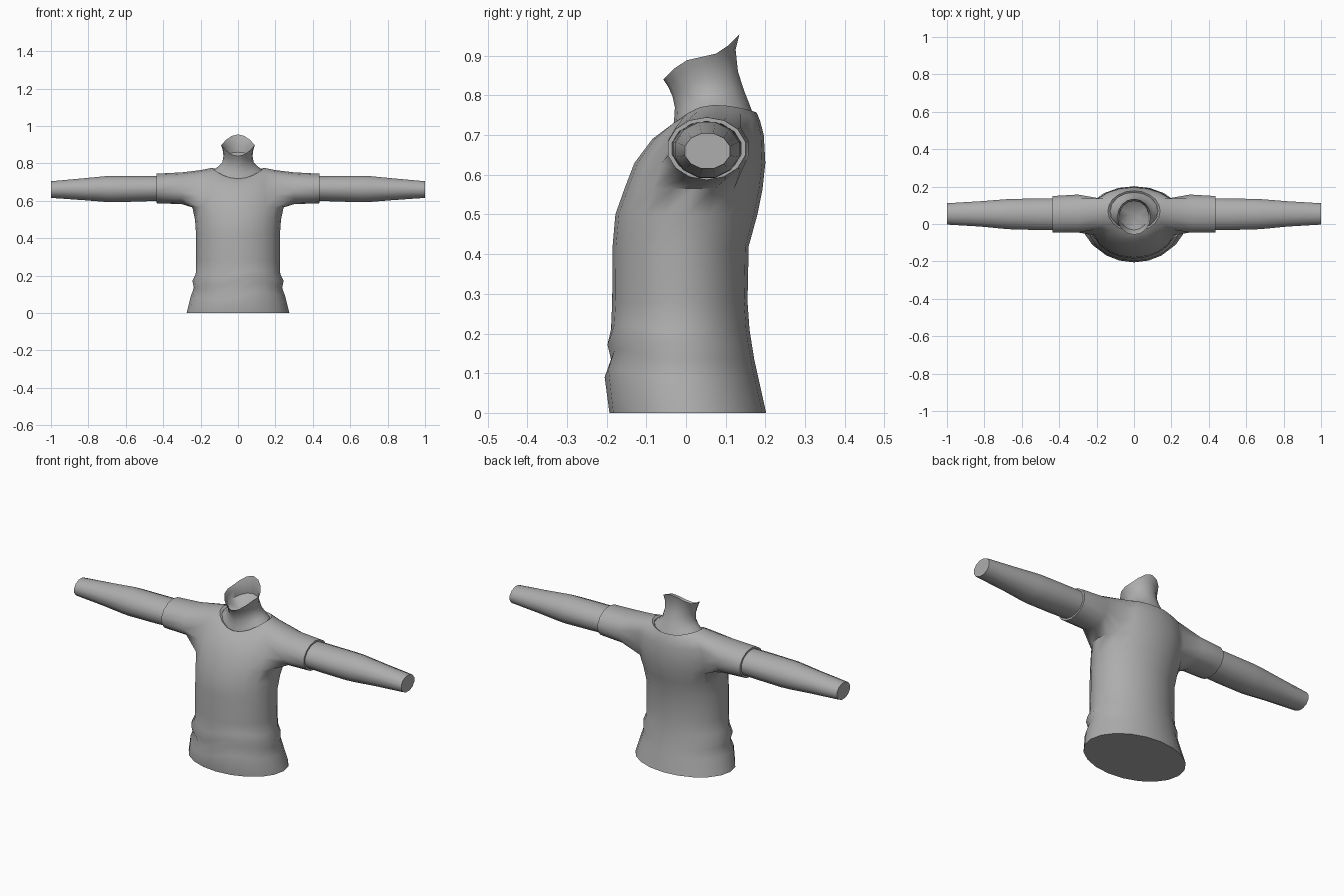
import bpy, bmesh, math

if "Cube" in bpy.data.objects:
    bpy.data.objects.remove(bpy.data.objects["Cube"])

fabric = bpy.data.materials.new("plain grey")
fabric.diffuse_color = (0.42, 0.42, 0.42, 1)
fabric.use_nodes = True
fabric.node_tree.nodes["Principled BSDF"].inputs["Base Color"].default_value = fabric.diffuse_color


def finish(bm, name):
    """Turn a bmesh into a smooth-shaded grey object."""
    loose = [v for v in bm.verts if not v.link_faces]
    bmesh.ops.delete(bm, geom=loose, context='VERTS')
    bmesh.ops.recalc_face_normals(bm, faces=bm.faces)
    mesh = bpy.data.meshes.new(name)
    bm.to_mesh(mesh)
    bm.free()
    mesh.materials.append(fabric)
    obj = bpy.data.objects.new(name, mesh)
    bpy.context.collection.objects.link(obj)
    bpy.ops.object.select_all(action='DESELECT')
    obj.select_set(True)
    bpy.context.view_layer.objects.active = obj
    bpy.ops.object.shade_smooth_by_angle(angle=math.radians(50))


def body_ring(bm, n, hw, yf, yb, zf, zs=None, zb=None, fold=0):
    """Upright oval ring; height may differ at front, side and back."""
    zs, zb = (zf if zs is None else zs), (zf if zb is None else zb)
    ring = []
    for k in range(n):
        a = math.tau * k / n
        c, s = math.cos(a), math.sin(a)
        z = zs * c * c + (zb if s > 0 else zf) * s * s
        if s < 0:
            z += fold * math.sin(math.pi * c) * -s
        ring.append(bm.verts.new((hw * c, (yf + yb) / 2 + (yb - yf) / 2 * s, z)))
    return ring


def limb_ring(bm, n, side, x, yc, ry, zc, rz, start=0.0):
    """Oval ring across an arm; start turns it so points match the armhole."""
    ring = []
    for i in range(n):
        a = -math.pi / 2 + math.tau * (i - start) / n
        ring.append(bm.verts.new((side * x, yc + ry * math.cos(a), zc + rz * math.sin(a))))
    return ring


def bridge(bm, a, b, skip=()):
    n = len(a)
    for i in range(n):
        if i not in skip:
            j = (i + 1) % n
            bm.faces.new((a[i], a[j], b[j], b[i]))


# shirt: torso rings from hem to collar, with armholes joined to short sleeves
N = 20
torso = [
    (0.275, -0.193, 0.202, 0.0),
    (0.252, -0.205, 0.182, 0.09, None, None, 0.025),
    (0.236, -0.189, 0.172, 0.135, None, None, 0.03),
    (0.244, -0.198, 0.166, 0.172, None, None, 0.03),
    (0.226, -0.189, 0.160, 0.21, None, None, 0.02),
    (0.224, -0.186, 0.155, 0.28),
    (0.224, -0.185, 0.158, 0.42),
    (0.230, -0.178, 0.180, 0.50),
    (0.244, -0.155, 0.193, 0.565),
    (0.247, -0.130, 0.200, 0.63),
    (0.235, -0.085, 0.196, 0.69, 0.70, 0.70),
    (0.200, -0.055, 0.187, 0.712, 0.764, 0.735),
    (0.140, -0.040, 0.178, 0.718, 0.776, 0.757),
    (0.128, -0.030, 0.168, 0.712, 0.766, 0.750),
]
bm = bmesh.new()
rings = [body_ring(bm, N, *t) for t in torso]
LOW, HIGH = 8, 11                       # rows that bound the armhole
armhole = {18, 19, 0, 1, 8, 9, 10, 11}  # columns left open there
for r in range(len(rings) - 1):
    bridge(bm, rings[r], rings[r + 1], armhole if LOW <= r < HIGH else ())
bm.faces.new(rings[0])                  # closed hem

path = ([(LOW, k) for k in range(-2, 3)] + [(LOW + 1, 2), (LOW + 2, 2)]
        + [(HIGH, k) for k in range(2, -3, -1)] + [(LOW + 2, -2), (LOW + 1, -2)])
sleeve = [
    (0.300, 0.056, 0.104, 0.667, 0.085),
    (0.435, 0.052, 0.100, 0.666, 0.079),
    (0.435, 0.052, 0.089, 0.666, 0.069),
    (0.400, 0.052, 0.086, 0.666, 0.066),
]
for side in (1, -1):
    prev = [rings[r][(k if side > 0 else 10 - k) % N] for r, k in path]
    for s in sleeve:
        ring = limb_ring(bm, len(path), side, *s, start=2)
        bridge(bm, prev, ring)
        prev = ring
finish(bm, "shirt")

# arms: tapering tubes closed at the wrist
arm = [
    (0.400, 0.052, 0.088, 0.667, 0.068),
    (0.520, 0.052, 0.087, 0.665, 0.071),
    (0.660, 0.053, 0.084, 0.663, 0.073),
    (0.700, 0.053, 0.081, 0.663, 0.072),
    (0.820, 0.054, 0.070, 0.662, 0.061),
    (1.000, 0.054, 0.059, 0.660, 0.046),
]
for side, label in ((1, "right_arm"), (-1, "left_arm")):
    bm = bmesh.new()
    rings = [limb_ring(bm, 12, side, *a, start=0.5) for a in arm]
    for a, b in zip(rings, rings[1:]):
        bridge(bm, a, b)
    bm.faces.new(rings[-1])
    finish(bm, label)

# neck: flared tube with a slanted open top and a sunken hollow
neck = [
    (0.128, -0.034, 0.170, 0.712, 0.766, 0.750),
    (0.104, -0.030, 0.160, 0.738, 0.785, 0.778),
    (0.084, -0.028, 0.147, 0.770, 0.805, 0.810),
    (0.078, -0.034, 0.131, 0.798, 0.840, 0.860),
    (0.082, -0.045, 0.125, 0.822, 0.872, 0.915),
    (0.090, -0.057, 0.135, 0.840, 0.897, 0.955),
    (0.080, -0.043, 0.123, 0.822, 0.872, 0.915),
    (0.076, -0.032, 0.129, 0.798, 0.840, 0.860),
]
bm = bmesh.new()
rings = [body_ring(bm, 16, *t) for t in neck]
for a, b in zip(rings, rings[1:]):
    bridge(bm, a, b)
tip = bm.verts.new((0, 0.045, 0.79))
for i in range(16):
    bm.faces.new((rings[-1][i], rings[-1][(i + 1) % 16], tip))
finish(bm, "neck")
